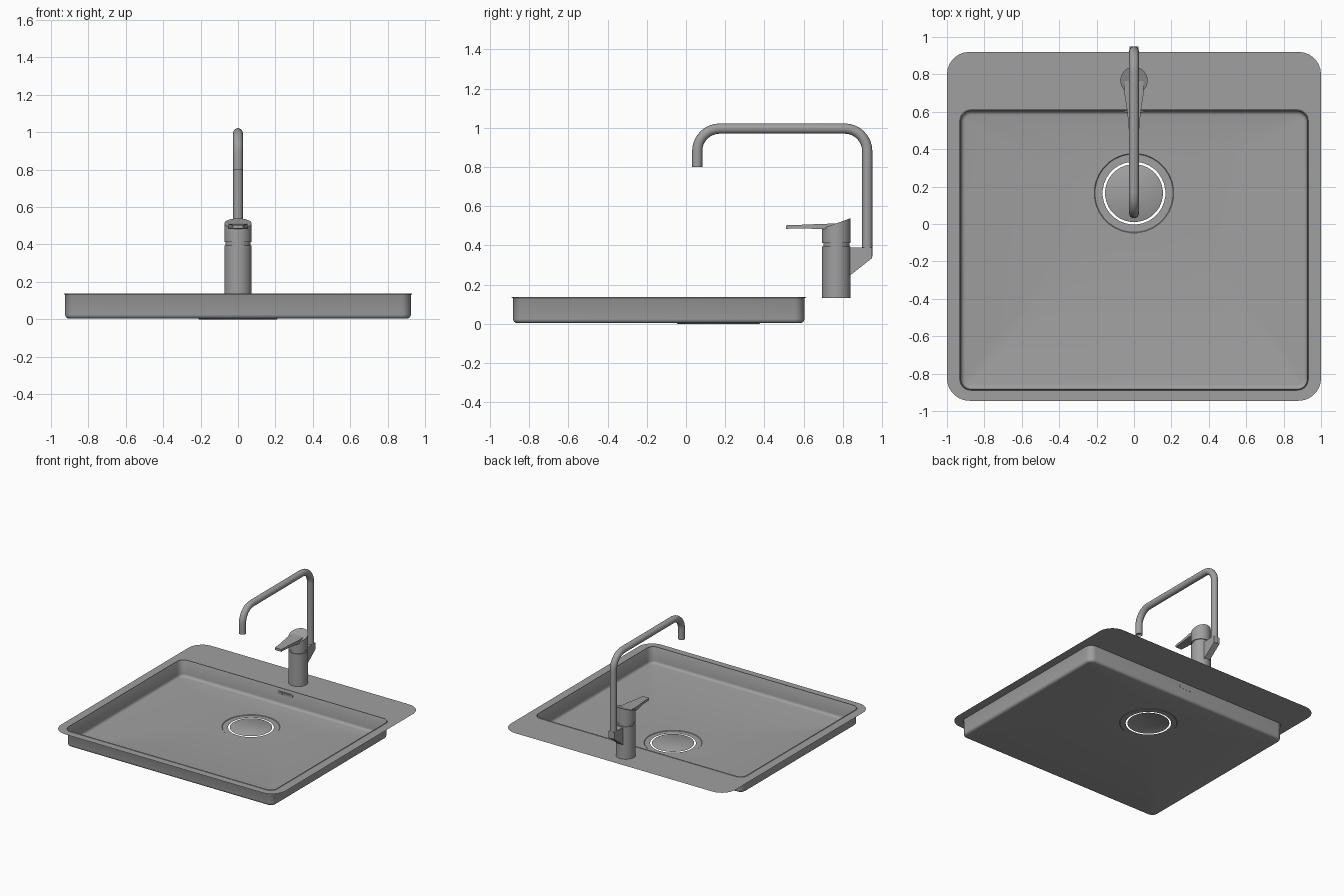
import bpy
import bmesh
from math import sin, cos, pi, radians
from mathutils import Vector

cube = bpy.data.objects.get("Cube")
if cube:
    bpy.data.objects.remove(cube, do_unlink=True)

steel = bpy.data.materials.new("brushed steel")
steel.use_nodes = True
colour = (0.35, 0.35, 0.35, 1)
steel.diffuse_color = colour
steel.node_tree.nodes["Principled BSDF"].inputs["Base Color"].default_value = colour

ARC = 8                  # points per rounded corner
COUNT = 4 * ARC
DECK = 0.133             # height of the flat rim


def finish(name, bm, smooth=True):
    mesh = bpy.data.meshes.new(name)
    bm.to_mesh(mesh)
    bm.free()
    obj = bpy.data.objects.new(name, mesh)
    bpy.context.collection.objects.link(obj)
    mesh.materials.append(steel)
    if smooth:
        bpy.ops.object.select_all(action='DESELECT')
        obj.select_set(True)
        bpy.context.view_layer.objects.active = obj
        bpy.ops.object.shade_smooth_by_angle(angle=radians(35))
    return obj


def loft(name, rings, cap_start=False, cap_end=False):
    """Skin a list of equally long closed rings."""
    bm = bmesh.new()
    loops = [[bm.verts.new(p) for p in ring] for ring in rings]
    for a, b in zip(loops, loops[1:]):
        for i in range(len(a)):
            j = (i + 1) % len(a)
            bm.faces.new((a[i], a[j], b[j], b[i]))
    if cap_start:
        bm.faces.new(loops[0])
    if cap_end:
        bm.faces.new(loops[-1])
    if cap_start and cap_end:
        bmesh.ops.recalc_face_normals(bm, faces=bm.faces)
    return finish(name, bm)


def rounded_rect(x, y0, y1, r, z):
    ring = []
    corners = ((x - r, y1 - r), (r - x, y1 - r), (r - x, y0 + r), (x - r, y0 + r))
    for k, (cx, cy) in enumerate(corners):
        for i in range(ARC):
            a = pi / 2 * (k + i / (ARC - 1))
            ring.append((cx + r * cos(a), cy + r * sin(a), z))
    return ring


def circle(y, r, z):
    return [(r * cos(a), y + r * sin(a), z)
            for a in (2 * pi * (i + 0.5) / COUNT for i in range(COUNT))]


def prism(name, points, half, axis):
    """Extrude a profile symmetrically along x, y or z."""
    rings = []
    for s in (-half, half):
        ring = []
        for p in points:
            p = list(p)
            p.insert(axis, s)
            ring.append(p)
        rings.append(ring)
    return loft(name, rings, True, True)


# Deck, bowl walls and floor down to the drain recess
def bowl_ring(inset, z):
    return rounded_rect(0.928 - inset, -0.885 + inset, 0.607 - inset, 0.055 - inset, z)


DRAIN = 0.165
rings = [rounded_rect(1, -0.945, 0.92, 0.12, DECK),
         bowl_ring(-0.004, DECK), bowl_ring(0, DECK + 0.005), bowl_ring(0.003, DECK)]
for i in range(5):
    a = pi / 2 * i / 4
    rings.append(bowl_ring(0.003 + 0.022 * (1 - cos(a)), 0.026 - 0.022 * sin(a)))
rings += [circle(DRAIN, 0.213, 0.004), circle(DRAIN, 0.209, 0), circle(DRAIN, 0.168, 0)]
loft("sink_bowl", rings)

# Drain cover, floating inside an open ring
loft("drain_cover", [circle(DRAIN, 0.155, 0.001), circle(DRAIN, 0.15, 0.004)], False, True)

# Overflow: thin plate with three slats on the rear wall
slot = []
for side in (1, -1):
    for i in range(9):
        a = -pi / 2 + pi * i / 8
        slot.append((side * (0.055 + 0.013 * cos(a)), 0.1 + side * 0.013 * sin(a)))
overflow = prism("overflow_plate", slot, 0.003, 1)
overflow.location.y = 0.602
for n in (-1, 0, 1):
    x = n * 0.036
    slat = prism("overflow_slat", [(x - 0.013, 0.095), (x + 0.013, 0.095),
                                   (x + 0.013, 0.105), (x - 0.013, 0.105)], 0.002, 1)
    slat.location.y = 0.598

# Tap body with a groove, then a head with a slanted top
TAP = 0.767
body = [circle(TAP, r, z) for r, z in ((0.073, DECK), (0.073, 0.395), (0.066, 0.395),
                                       (0.066, 0.412), (0.073, 0.412))]
body.append([(x, y, 0.513 + (y - TAP) * 0.36) for x, y, z in circle(TAP, 0.073, 0)])
loft("tap_body", body, True, True)

# Lever: tapered flat handle
lever = []
for y, half, low, high in ((0.51, 0.028, 0.485, 0.503), (0.6, 0.036, 0.487, 0.506),
                           (0.69, 0.05, 0.483, 0.51), (0.77, 0.05, 0.483, 0.512)):
    lever.append([(-half, y, low), (half, y, low), (half, y, high), (-half, y, high)])
loft("tap_lever", lever, True, True)

# Wedge arm joining body and spout
prism("spout_arm", [(0.82, 0.235), (0.84, 0.25), (0.948, 0.335), (0.948, 0.39), (0.82, 0.39)],
      0.025, 0)

# Spout: round tube swept along an arch in the y-z plane
BEND = 0.115
BACK, FRONT, TOP = 0.924, 0.057, 0.996
path = [(BACK, 0.345, 0)]
for cy, start in ((BACK - BEND, 0), (FRONT + BEND, pi / 2)):
    for i in range(9):
        a = start + pi / 2 * i / 8
        path.append((cy + BEND * cos(a), TOP - BEND + BEND * sin(a), a))
path.append((FRONT, 0.8, pi))


def tube_ring(y, z, a, r):
    ring = []
    for i in range(20):
        t = 2 * pi * i / 20
        ring.append(Vector((r * sin(t), y + r * cos(t) * cos(a), z + r * cos(t) * sin(a))))
    return ring


tube = [tube_ring(y, z, a, 0.026) for y, z, a in path]
tube += [tube_ring(FRONT, 0.8, pi, 0.021), tube_ring(FRONT, 0.815, pi, 0.021)]
loft("spout", tube, True, True)
